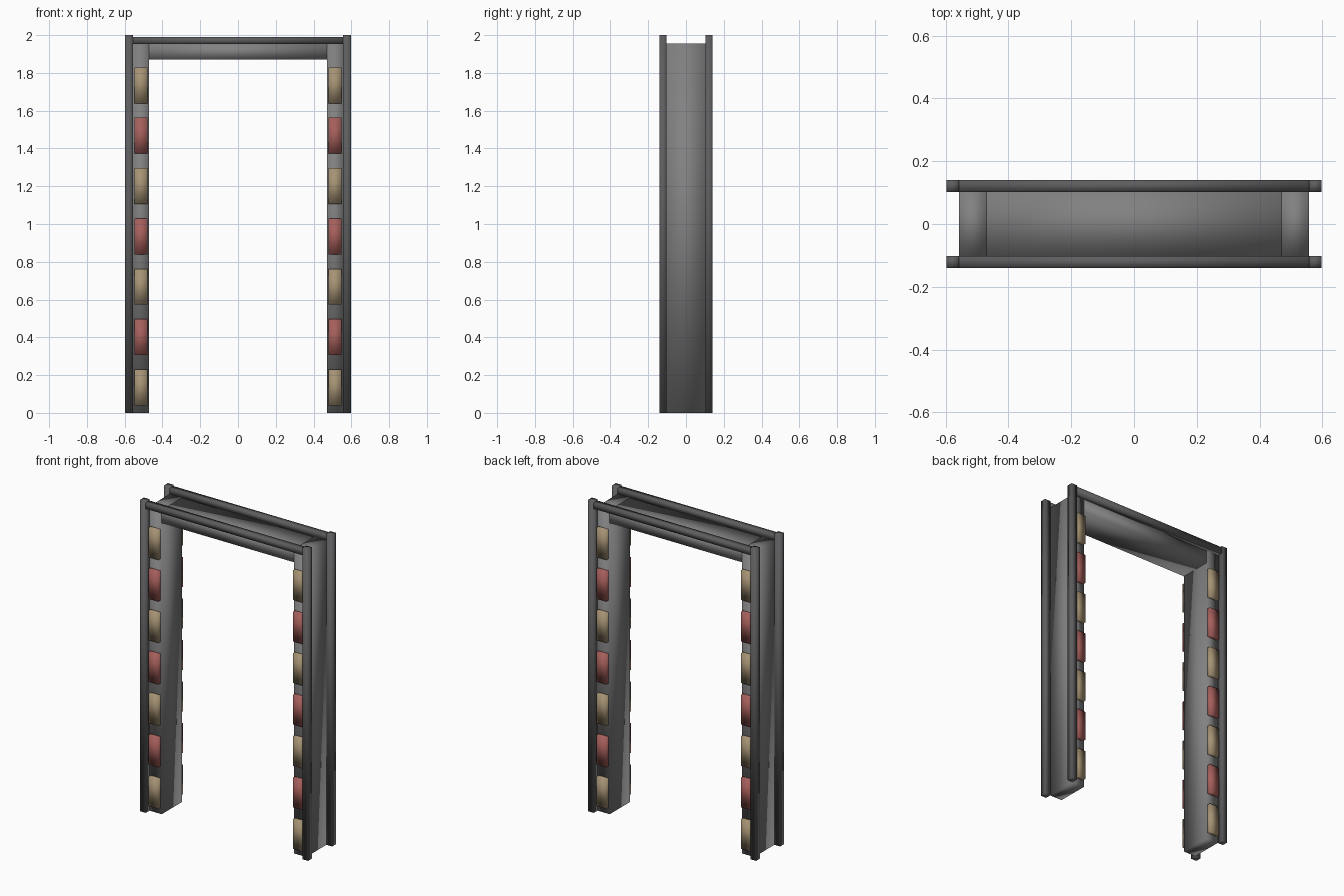
import bpy

if "Cube" in bpy.data.objects:
    bpy.data.objects.remove(bpy.data.objects["Cube"])


def material(name, rgb):
    m = bpy.data.materials.new(name)
    m.diffuse_color = (*rgb, 1)
    m.use_nodes = True
    m.node_tree.nodes["Principled BSDF"].inputs["Base Color"].default_value = m.diffuse_color
    return m


def box(name, x, y, z, mat):
    """Smooth-shaded box from (min, max) ranges."""
    lo, hi = zip(x, y, z)
    bpy.ops.mesh.primitive_cube_add(size=1, location=[(a + b) / 2 for a, b in zip(lo, hi)])
    ob = bpy.context.object
    ob.name = name
    ob.scale = [b - a for a, b in zip(lo, hi)]
    bpy.ops.object.transform_apply(location=False, rotation=False, scale=True)
    bpy.ops.object.shade_smooth()
    ob.data.materials.append(mat)
    return ob


def span(side, a, b):
    """Range a..b mirrored to the given side."""
    return tuple(sorted((side * a, side * b)))


panel_grey = material("panel_grey", (0.22, 0.22, 0.22))
frame_grey = material("frame_dark_grey", (0.11, 0.11, 0.115))
tan = material("tan_lamp", (0.38, 0.29, 0.175))
red = material("red_lamp", (0.38, 0.115, 0.105))

for sx, xname in ((-1, "left"), (1, "right")):
    # Wide leg panel
    box(f"{xname}_leg_panel", span(sx, 0.47, 0.557), (-0.103, 0.103), (0, 1.955), panel_grey)
    for sy, yname in ((-1, "front"), (1, "back")):
        # Corner post
        box(f"{xname}_{yname}_post", span(sx, 0.557, 0.597), span(sy, 0.102, 0.141),
            (0, 2), frame_grey)
        # Column of alternating lamps
        for i in range(7):
            z = 0.04 + i * 0.2665
            box(f"{xname}_{yname}_lamp_{i + 1}", span(sx, 0.478, 0.548),
                span(sy, 0.09, 0.125), (z, z + 0.19), red if i % 2 else tan)

# Lintel panel between the legs
box("lintel_panel", (-0.47, 0.47), (-0.103, 0.103), (1.87, 1.953), panel_grey)

# Top rails joining the posts
for sy, yname in ((-1, "front"), (1, "back")):
    box(f"{yname}_top_rail", (-0.557, 0.557), span(sy, 0.102, 0.141), (1.953, 1.991), frame_grey)
